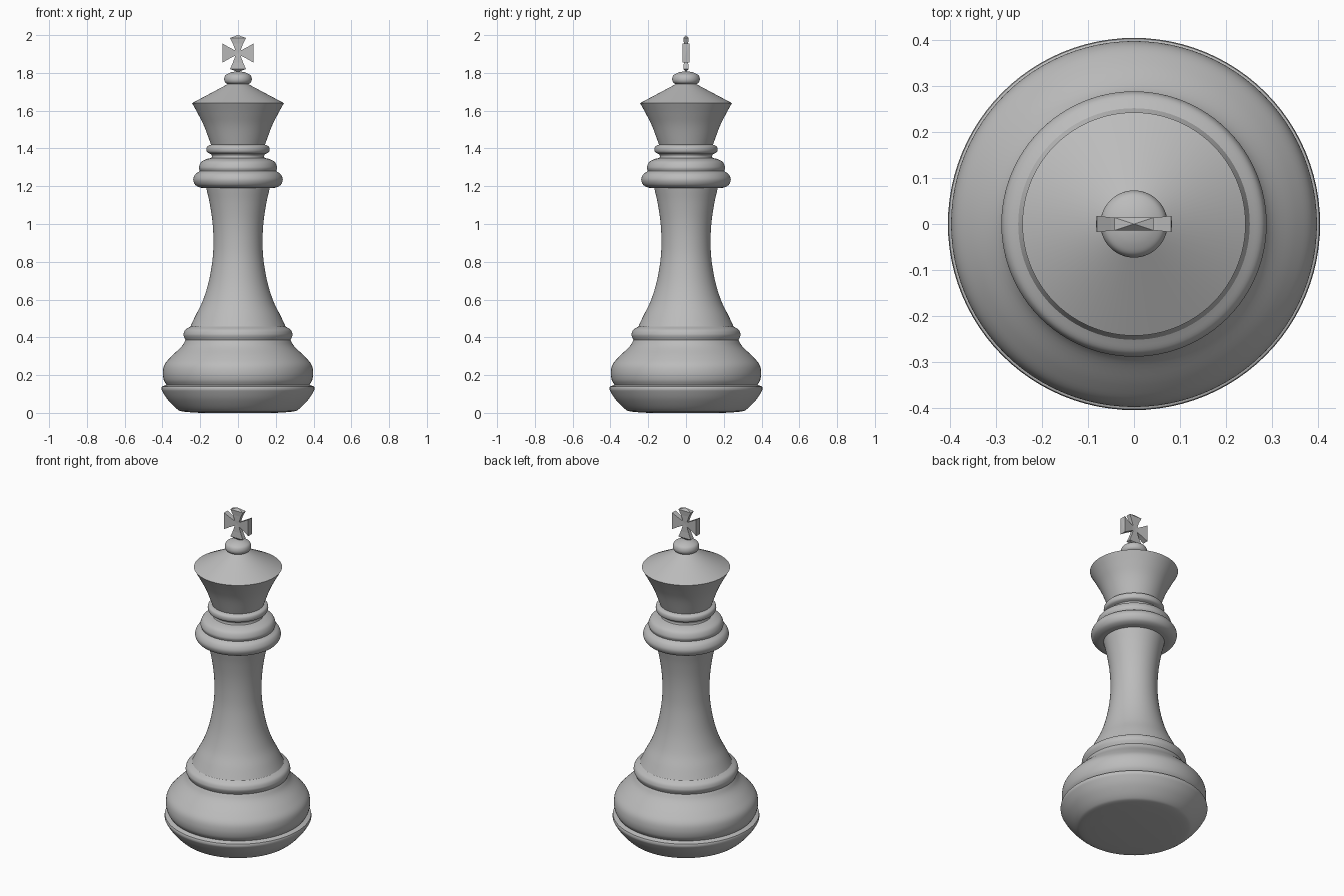
import bpy
import bmesh
import math
from mathutils import Vector

cube = bpy.data.objects.get("Cube")
if cube:
    bpy.data.objects.remove(cube, do_unlink=True)

grey = bpy.data.materials.new("plain grey")
grey.use_nodes = True
COLOUR = (0.5, 0.5, 0.5, 1)
grey.diffuse_color = COLOUR
grey.node_tree.nodes["Principled BSDF"].inputs["Base Color"].default_value = COLOUR

SIDES = 96
STEPS = 5


def finish(name, bm, smooth=True):
    """Turn a bmesh into a named, coloured object."""
    mesh = bpy.data.meshes.new(name)
    bm.to_mesh(mesh)
    bm.free()
    mesh.materials.append(grey)
    obj = bpy.data.objects.new(name, mesh)
    bpy.context.collection.objects.link(obj)
    if smooth:
        bpy.ops.object.select_all(action="DESELECT")
        obj.select_set(True)
        bpy.context.view_layer.objects.active = obj
        bpy.ops.object.shade_smooth_by_angle(angle=math.radians(35))
    return obj


def curve_through(points):
    """Sample a smooth curve through profile points."""
    pts = [Vector(p) for p in points]
    if len(pts) == 2:
        return pts
    pts = [2 * pts[0] - pts[1]] + pts + [2 * pts[-1] - pts[-2]]
    out = []
    for a, b, c, d in zip(pts, pts[1:], pts[2:], pts[3:]):
        for s in range(STEPS):
            t = s / STEPS
            out.append(b + t / 2 * (c - a + t * (2 * a - 5 * b + 4 * c - d
                                                 + t * (3 * b - a - 3 * c + d))))
    return out + [pts[-2]]


def lathe(name, *runs):
    """Spin smooth profile runs, given as (radius, height), about the z axis."""
    profile = []
    for run in runs:
        profile += curve_through(run)[1 if profile else 0:]
    bm = bmesh.new()
    rings = []
    for r, z in profile:
        r = max(r, 0)
        rings.append([bm.verts.new((r * math.cos(a), r * math.sin(a), z))
                      for a in (2 * math.pi * i / SIDES for i in range(SIDES))])
    for low, high in zip(rings, rings[1:]):
        for i in range(SIDES):
            j = (i + 1) % SIDES
            bm.faces.new((low[i], low[j], high[j], high[i]))
    bmesh.ops.remove_doubles(bm, verts=bm.verts, dist=1e-5)
    return finish(name, bm)


# Turned body, bottom to top; neighbouring parts share their end rings
lathe("foot",
      [(0, 0), (.2, 0)],
      [(.2, 0), (.29, .007), (.325, .022), (.372, .07), (.4, .113), (.405, .128), (.403, .14)],
      [(.403, .14), (.378, .148)])
lathe("base_bulge",
      [(.378, .148), (.393, .175), (.398, .215), (.388, .257), (.352, .3),
       (.3, .35), (.278, .385)])
lathe("base_collar",
      [(.278, .385), (.287, .405), (.288, .42), (.279, .44), (.252, .457)])
lathe("stem",
      [(.252, .457), (.225, .515), (.188, .59), (.156, .69), (.135, .81),
       (.13, .91), (.135, 1.01), (.15, 1.11), (.168, 1.19)])
lathe("large_collar",
      [(.168, 1.19), (.2, 1.193), (.226, 1.207), (.237, 1.235), (.226, 1.263), (.202, 1.28)])
lathe("middle_collar",
      [(.202, 1.28), (.207, 1.3), (.195, 1.328), (.168, 1.343), (.14, 1.35)])
lathe("neck", [(.14, 1.35), (.138, 1.36), (.143, 1.37)])
lathe("neck_ring",
      [(.143, 1.37), (.162, 1.379), (.167, 1.395), (.162, 1.411), (.143, 1.42)])
lathe("crown",
      [(.143, 1.42), (.178, 1.515), (.209, 1.578), (.243, 1.64)],
      [(.243, 1.64), (.055, 1.74)])
lathe("finial",
      [(.055, 1.74), (.069, 1.751), (.073, 1.768), (.066, 1.787), (.046, 1.799),
       (.022, 1.806), (0, 1.808)])


def add_arm(bm, turn, length, half_width, depth, peak):
    """Flared cross arm, with a shallow peak at its outer end."""
    centre = Vector((0, 0, 1.905))
    out = Vector((math.sin(turn), 0, math.cos(turn)))
    side = Vector((math.cos(turn), 0, -math.sin(turn)))
    rings = []
    for dist, w, d in ((0, .015, .01), (.02, .016, .011),
                       (.05, half_width * .64, depth * .8), (length, half_width, depth)):
        rings.append([bm.verts.new(centre + out * dist + side * w * sx + Vector((0, d * sy, 0)))
                      for sx, sy in ((-1, -1), (1, -1), (1, 1), (-1, 1))])
    for low, high in zip(rings, rings[1:]):
        for i in range(4):
            j = (i + 1) % 4
            bm.faces.new((low[i], low[j], high[j], high[i]))
    tip = bm.verts.new(centre + out * (length + peak))
    end = rings[-1]
    for i in range(4):
        bm.faces.new((end[i], end[(i + 1) % 4], tip))
    bm.faces.new(rings[0][::-1])


# Cross on top: upright and side arms
bm = bmesh.new()
add_arm(bm, 0, .08, .042, .014, .015)
add_arm(bm, math.pi, .085, .042, .014, .015)
for turn in (math.pi / 2, -math.pi / 2):
    add_arm(bm, turn, .081, .05, .018, .002)
bmesh.ops.recalc_face_normals(bm, faces=bm.faces)
finish("cross", bm, smooth=False)
